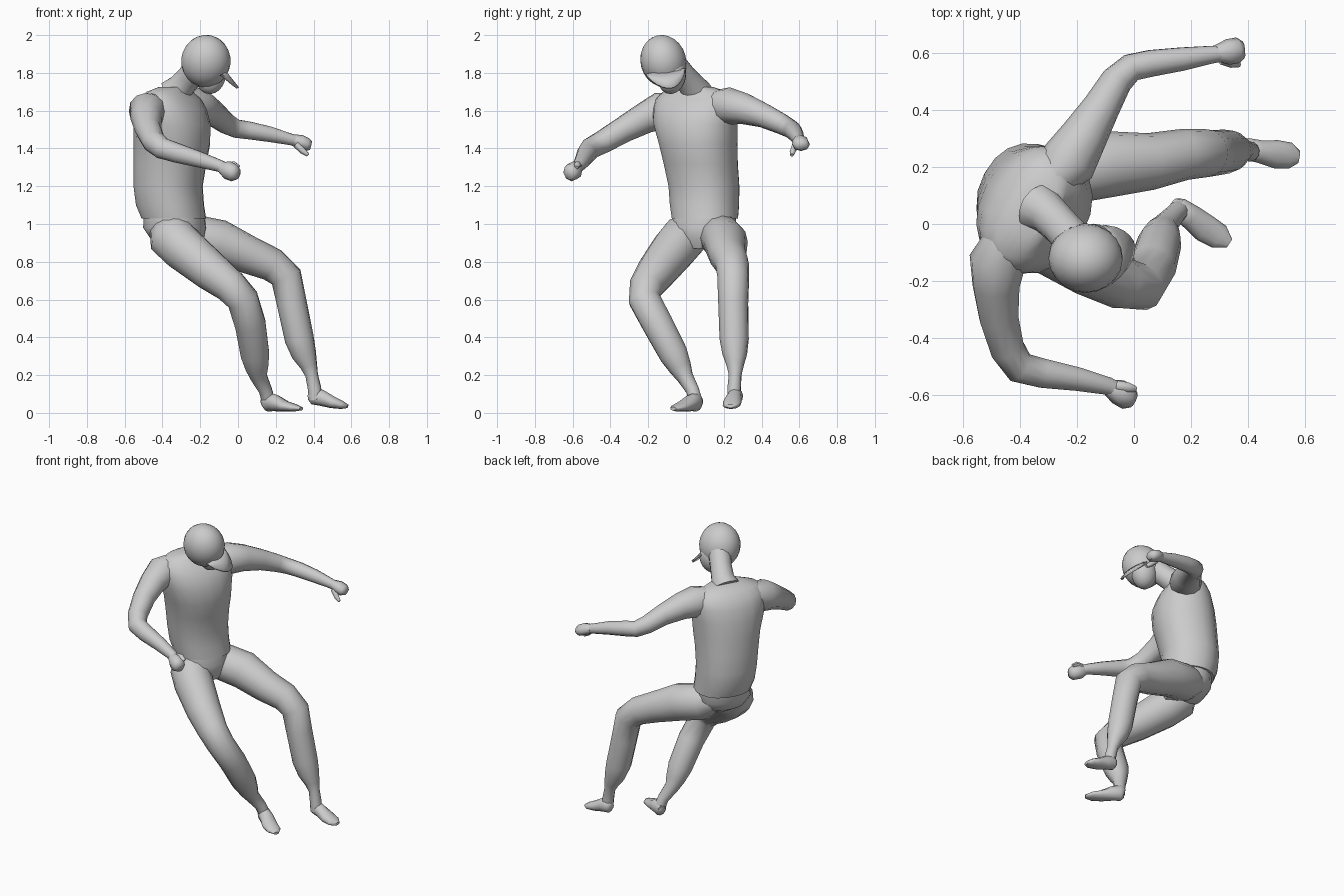
import bpy, math
from mathutils import Vector, Matrix

UP = Vector((0, 0, 1))


def finish(name, verts, faces, angle=60):
    me = bpy.data.meshes.new(name)
    me.from_pydata(verts, [], faces)
    ob = bpy.data.objects.new(name, me)
    bpy.context.collection.objects.link(ob)
    bpy.ops.object.select_all(action='DESELECT')
    ob.select_set(True)
    bpy.context.view_layer.objects.active = ob
    bpy.ops.object.mode_set(mode='EDIT')
    bpy.ops.mesh.select_all(action='SELECT')
    bpy.ops.mesh.normals_make_consistent(inside=False)
    bpy.ops.object.mode_set(mode='OBJECT')
    bpy.ops.object.shade_smooth_by_angle(angle=math.radians(angle))
    return ob


def skin(name, frames, n, power=1.0):
    """Loft elliptical rings given as (centre, u axis, v axis)."""
    verts, faces = [], []
    bend = lambda q: math.copysign(abs(q) ** power, q)
    for c, u, v in frames:
        for i in range(n):
            t = 2 * math.pi * i / n
            verts.append(c + u * bend(math.cos(t)) + v * bend(math.sin(t)))
    for r in range(len(frames) - 1):
        for i in range(n):
            j = (i + 1) % n
            faces.append((r * n + i, r * n + j, r * n + n + j, r * n + n + i))
    faces.append(tuple(range(n)))
    faces.append(tuple(range(len(verts) - n, len(verts))))
    return finish(name, verts, faces)


def limb(name, pts, n=12):
    """Tube along points (x, y, z, half width[, half height])."""
    P = [Vector(p[:3]) for p in pts]
    frames, u = [], None
    for i, p in enumerate(pts):
        t = (P[min(i + 1, len(P) - 1)] - P[max(i - 1, 0)]).normalized()
        u = t.cross(UP) if u is None else u - t * u.dot(t)
        u.normalize()
        frames.append((P[i], u * p[3], t.cross(u) * p[-1]))
    return skin(name, frames, n)


def trunk(name, rings, n=20):
    """Stack of level rings (x, y, z, half width, half depth), twisted to face the chest direction."""
    side, fwd = Vector((.47, .88, 0)), Vector((.88, -.47, 0))
    return skin(name, [(Vector(r[:3]), side * r[3], fwd * r[4]) for r in rings], n, 0.9)


def ball(name, loc, radii, lean=(0, 0, 0)):
    bpy.ops.mesh.primitive_uv_sphere_add(segments=20, ring_count=12, location=loc, rotation=lean)
    ob = bpy.context.object
    ob.name = name
    ob.scale = radii
    bpy.ops.object.shade_smooth()
    return ob


# Shirt and hips
trunk("shirt", [(-.34, .10, 1.03, .175, .165), (-.36, .098, 1.10, .182, .175),
                (-.37, .095, 1.2, .187, .177), (-.36, .078, 1.32, .195, .187),
                (-.35, .065, 1.42, .207, .195), (-.35, .05, 1.53, .228, .19),
                (-.355, .05, 1.61, .235, .165), (-.36, .05, 1.66, .225, .135),
                (-.36, .05, 1.70, .185, .095), (-.34, .05, 1.725, .10, .07)])
trunk("hips", [(-.34, .10, 1.07, .165, .15), (-.335, .09, .98, .175, .16),
               (-.32, .085, .92, .15, .135), (-.29, .08, .87, .08, .08)])

# Trouser legs, bare ankles included
limb("right_leg", [(-.40, .02, 1.00, .08), (-.36, .0, .94, .125), (-.29, -.06, .87, .122),
                   (-.15, -.15, .755, .108), (-.04, -.21, .67, .092), (.025, -.22, .60, .086),
                   (.065, -.15, .47, .084), (.09, -.065, .31, .078), (.10, -.03, .24, .062),
                   (.11, -.005, .19, .045), (.145, .035, .12, .036), (.165, .055, .05, .036)])
limb("left_leg", [(-.34, .17, .97, .08), (-.26, .18, .94, .115), (-.10, .21, .905, .118),
                  (.06, .22, .835, .10), (.18, .245, .785, .09), (.255, .25, .72, .085),
                  (.285, .25, .58, .08), (.325, .255, .39, .078), (.35, .258, .31, .066),
                  (.375, .26, .25, .046), (.39, .26, .2, .034), (.405, .255, .13, .036),
                  (.41, .255, .07, .035)])

# Feet
limb("right_foot", [(.135, .07, .055, .025, .03), (.155, .055, .06, .04, .052),
                    (.20, .025, .052, .044, .044), (.25, -.015, .035, .05, .029),
                    (.30, -.045, .027, .045, .02), (.335, -.068, .022, .018, .009)])
limb("left_foot", [(.375, .27, .09, .025, .025), (.395, .265, .09, .038, .045),
                   (.44, .255, .08, .04, .043), (.50, .245, .056, .05, .032),
                   (.55, .24, .042, .046, .022), (.58, .235, .035, .022, .01)])

# Arms
limb("right_arm", [(-.45, -.04, 1.63, .07), (-.48, -.13, 1.60, .10), (-.485, -.22, 1.56, .083),
                   (-.475, -.33, 1.50, .07), (-.445, -.44, 1.435, .062), (-.40, -.505, 1.40, .058),
                   (-.32, -.525, 1.375, .053), (-.2, -.545, 1.34, .043), (-.09, -.57, 1.305, .032),
                   (-.06, -.585, 1.29, .03)])
limb("left_arm", [(-.29, .15, 1.64, .07), (-.23, .22, 1.625, .10), (-.175, .31, 1.61, .083),
                  (-.115, .41, 1.575, .066), (-.06, .505, 1.53, .056), (-.01, .55, 1.505, .05),
                  (.06, .565, 1.495, .048), (.17, .58, 1.475, .042), (.27, .595, 1.45, .032),
                  (.31, .60, 1.44, .029)])

# Fists with thumbs
limb("right_fist", [(-.09, -.575, 1.30, .03, .03), (-.055, -.59, 1.285, .045, .05),
                    (-.02, -.61, 1.27, .045, .046), (.0, -.62, 1.265, .028, .03)], 8)
limb("right_thumb", [(-.06, -.57, 1.31, .02), (-.02, -.575, 1.315, .018), (.005, -.58, 1.30, .011)], 6)
limb("left_fist", [(.29, .60, 1.445, .03, .03), (.33, .605, 1.435, .045, .038),
                   (.365, .61, 1.42, .046, .036), (.385, .612, 1.415, .03, .024)], 8)
limb("left_thumb", [(.31, .58, 1.42, .02), (.345, .565, 1.385, .017), (.37, .56, 1.365, .01)], 6)

# Neck, face and capped head
limb("neck", [(-.335, .055, 1.69, .09), (-.30, .035, 1.73, .072), (-.255, -.01, 1.78, .068),
              (-.21, -.06, 1.84, .07)])
ball("face", (-.145, -.075, 1.785), (.08, .075, .098), (-.2, .15, 0))
ball("cap_crown", (-.17, -.12, 1.862), (.131, .121, .14), (.25, .1, 0))

# Cap peak: curved sheet from the brow, drooping forwards
A, B, bulge = Vector((-.09, -.215, 1.79)), Vector((-.11, -.005, 1.82)), Vector((.10, .03, -.085))
verts, faces, n = [], [], 10
for i in range(n + 1):
    t = i / n
    s = math.sin(math.pi * t) ** 0.7
    for k in (0.1, 0.55, 1.0):
        verts.append(A.lerp(B, t) + bulge * s * k + Vector((.02, 0, .015)) * s * (1 - k))
for i in range(n):
    for k in range(2):
        a = i * 3 + k
        faces.append((a, a + 1, a + 4, a + 3))
peak = finish("cap_peak", verts, faces)
mod = peak.modifiers.new("thickness", 'SOLIDIFY')
mod.thickness = 0.012
mod.offset = 0
